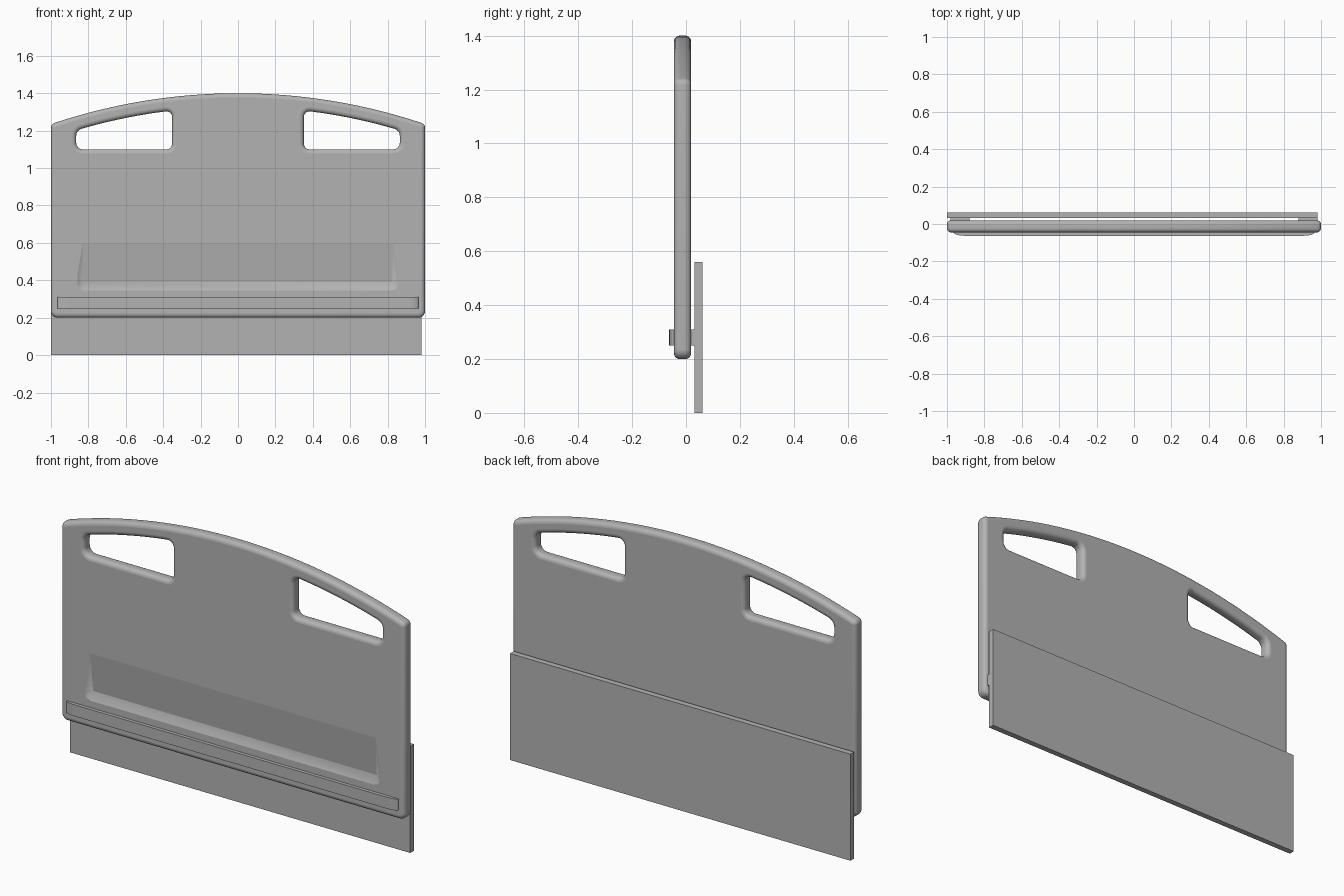
import bpy, bmesh
from math import sin, cos, pi, sqrt, radians
from mathutils import Vector

if "Cube" in bpy.data.objects:
    bpy.data.objects.remove(bpy.data.objects["Cube"], do_unlink=True)

GREY = bpy.data.materials.new("plain_grey")
GREY.use_nodes = True
colour = (0.45, 0.45, 0.45, 1)
GREY.diffuse_color = colour
GREY.node_tree.nodes["Principled BSDF"].inputs["Base Color"].default_value = colour

FRONT, BACK, ROUND = -0.045, 0.019, 0.022


def add_object(name, bm):
    bmesh.ops.recalc_face_normals(bm, faces=bm.faces)
    mesh = bpy.data.meshes.new(name)
    bm.to_mesh(mesh)
    bm.free()
    mesh.materials.append(GREY)
    obj = bpy.data.objects.new(name, mesh)
    bpy.context.collection.objects.link(obj)
    return obj


def box(name, x, y, z):
    bm = bmesh.new()
    bmesh.ops.create_cube(bm, size=1)
    for v in bm.verts:
        v.co = [lo + (c + 0.5) * (hi - lo) for c, (lo, hi) in zip(v.co, (x, y, z))]
    return add_object(name, bm)


def fillet(points, steps=6):
    """Round each (x, z, radius) corner of a closed outline."""
    out = []
    for i, (x, z, r) in enumerate(points):
        p = Vector((x, z))
        if r == 0:
            out.append(p)
            continue
        a = (Vector(points[i - 1][:2]) - p).normalized()
        b = (Vector(points[(i + 1) % len(points)][:2]) - p).normalized()
        half = a.angle(b) / 2
        centre = p + (a + b).normalized() * r / sin(half)
        start = p + a * r * cos(half) / sin(half) - centre
        end = p + b * r * cos(half) / sin(half) - centre
        for k in range(steps + 1):
            t = k / steps
            out.append(centre + start.lerp(end, t).normalized() * r)
    return out


def inset(loop, d):
    """Move a counter-clockwise outline inward by d."""
    out = []
    for i, p in enumerate(loop):
        n1 = (p - loop[i - 1]).normalized()
        n2 = (loop[(i + 1) % len(loop)] - p).normalized()
        n = Vector((-n1.y - n2.y, n1.x + n2.x)).normalized()
        out.append(p + n * d / max(0.5, n.dot(Vector((-n1.y, n1.x)))))
    return out


def arc(x, top):
    """Height of the crowned top edge, whose middle is at height top."""
    r = 3.113 - (1.4 - top)
    return sqrt(r * r - x * x) + top - r


# Outlines of the board and its two hand holes
outer = fillet([(-1, 0.2, 0.035), (1, 0.2, 0.035), (1, arc(1, 1.4), 0.025)]
               + [(x / 16, arc(x / 16, 1.4), 0) for x in range(15, -16, -1)]
               + [(-1, arc(1, 1.4), 0.025)])
hole = fillet([(0.352, 1.1, 0.03), (0.865, 1.1, 0.035), (0.865, arc(0.865, 1.328), 0.04)]
              + [(x / 20, arc(x / 20, 1.328), 0) for x in range(15, 8, -1)]
              + [(0.352, arc(0.352, 1.328), 0.03)])
mirrored = [Vector((-p.x, p.y)) for p in reversed(hole)]

# Board with rounded rims
rim = []
for k in range(6):
    a = k / 5 * pi / 2
    rim.append((ROUND * (1 - sin(a)), FRONT + ROUND * (1 - cos(a))))
rim += [(d, FRONT + BACK - y) for d, y in reversed(rim)]

bm = bmesh.new()
caps = [[], []]
for loop, sign in ((outer, 1), (hole, -1), (mirrored, -1)):
    rings = [[bm.verts.new((p.x, y, p.y)) for p in inset(loop, sign * d)] for d, y in rim]
    for r1, r2 in zip(rings, rings[1:]):
        for i in range(len(r1)):
            bm.faces.new((r1[i - 1], r1[i], r2[i], r2[i - 1]))
    for cap, ring in zip(caps, (rings[0], rings[-1])):
        cap += [bm.edges.get((ring[i - 1], ring[i])) for i in range(len(ring))]
for cap in caps:
    bmesh.ops.triangle_fill(bm, edges=cap, use_beauty=True, use_dissolve=False)
board = add_object("board", bm)

# Shallow scoop in the board's front
bm = bmesh.new()
for s in (-1, 1):
    for x, z in ((0.86, 0.43), (0.858, 0.375), (0.848, 0.354), (0.825, 0.345), (0.83, 0.6)):
        bm.verts.new((s * x, FRONT - 0.0005, z))
    bm.verts.new((s * 0.825, FRONT + 0.02, 0.39))
bmesh.ops.convex_hull(bm, input=bm.verts)
cutter = add_object("scoop_cutter", bm)
cutter.hide_render = True

bpy.context.view_layer.objects.active = board
board.select_set(True)
mod = board.modifiers.new("scoop", 'BOOLEAN')
mod.operation, mod.solver, mod.object = 'DIFFERENCE', 'EXACT', cutter
bpy.ops.object.modifier_apply(modifier=mod.name)
bpy.data.objects.remove(cutter, do_unlink=True)
bpy.ops.object.shade_smooth_by_angle(angle=radians(30))
for f in board.data.polygons:
    if abs(f.normal.y) > 0.99:
        f.use_smooth = False

# Front rail with curved ends
plan = [(0.965, FRONT + 0.01)]
for k in range(7):
    a = k / 6 * pi / 2
    plan.append((0.905 + 0.06 * cos(a), FRONT - 0.018 * sin(a)))
plan += [(-x, y) for x, y in reversed(plan)]
bm = bmesh.new()
base = bm.faces.new([bm.verts.new((x, y, 0.25)) for x, y in plan])
top = bmesh.ops.extrude_face_region(bm, geom=[base])["geom"]
bmesh.ops.translate(bm, vec=(0, 0, 0.06),
                    verts=[g for g in top if isinstance(g, bmesh.types.BMVert)])
add_object("front_rail", bm)

# Back plate and the two spacers that hold it
box("back_plate", (-1, 0.98), (0.031, 0.062), (0, 0.56))
for side, x in (("right", (-0.98, -0.88)), ("left", (0.88, 0.98))):
    box(side + "_spacer", x, (BACK - 0.01, 0.031), (0.25, 0.31))
